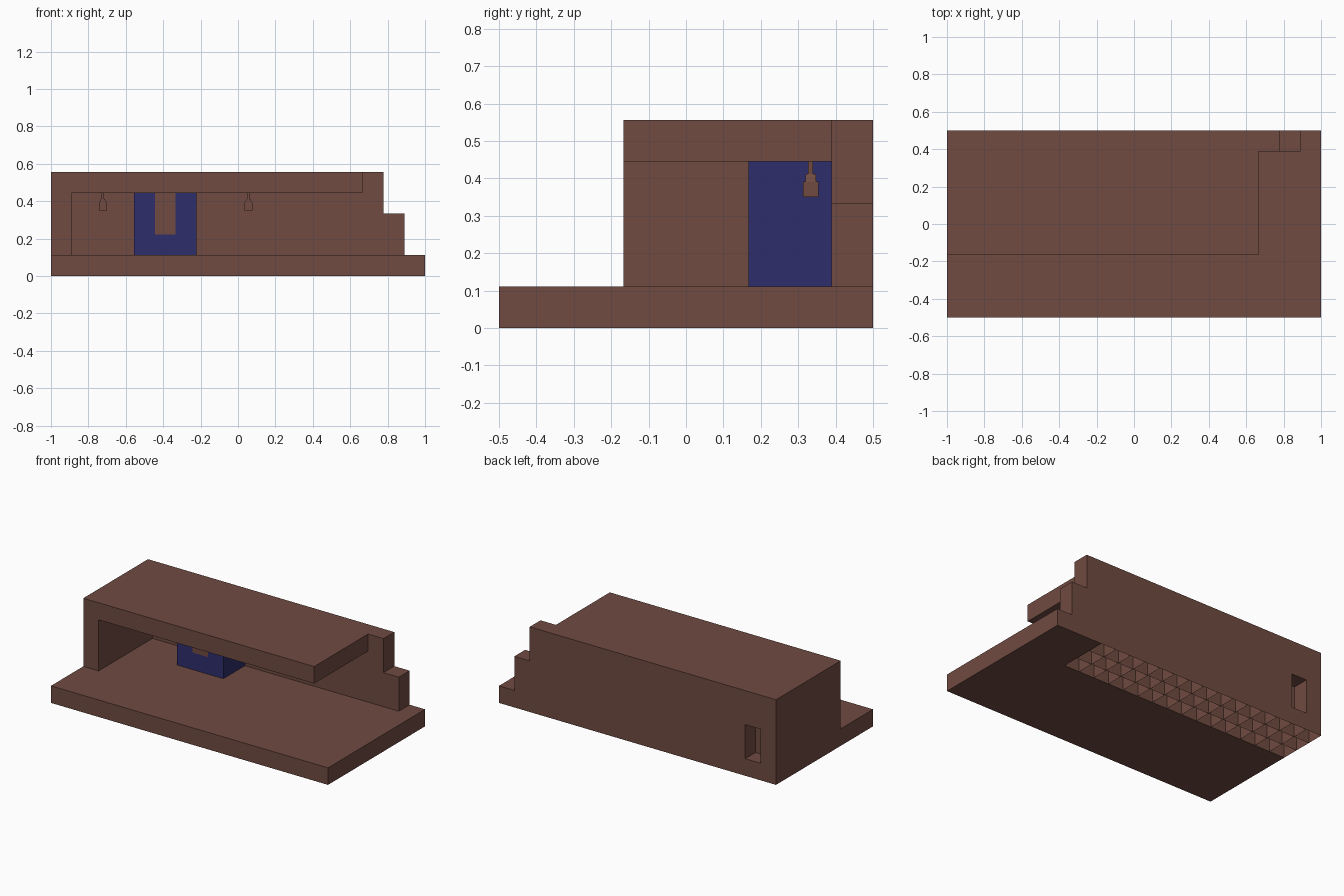
import bpy, bmesh

if "Cube" in bpy.data.objects:
    bpy.data.objects.remove(bpy.data.objects["Cube"])

U = 1 / 9  # one building block; all coordinates below are in blocks


def material(name, rgb):
    m = bpy.data.materials.new(name)
    m.diffuse_color = (*rgb, 1)
    m.use_nodes = True
    m.node_tree.nodes["Principled BSDF"].inputs["Base Color"].default_value = m.diffuse_color
    return m


BROWN = material("brown clay", (0.162, 0.070, 0.053))
BLUE = material("deep blue", (0.027, 0.027, 0.150))


def finish(name, bm, mat, recalc=True):
    bmesh.ops.scale(bm, vec=(U, U, U), verts=bm.verts)
    if recalc:
        bmesh.ops.recalc_face_normals(bm, faces=bm.faces)
    me = bpy.data.meshes.new(name)
    bm.to_mesh(me)
    bm.free()
    me.materials.append(mat)
    ob = bpy.data.objects.new(name, me)
    bpy.context.collection.objects.link(ob)
    return ob


def extrude(name, points, vec, mat):
    """Extrude a closed outline along a vector."""
    bm = bmesh.new()
    face = bm.faces.new([bm.verts.new(p) for p in points])
    out = bmesh.ops.extrude_face_region(bm, geom=[face], use_keep_orig=True)
    moved = [g for g in out["geom"] if isinstance(g, bmesh.types.BMVert)]
    bmesh.ops.translate(bm, vec=vec, verts=moved)
    return finish(name, bm, mat)


def profile(name, xz, y0, y1, mat):
    return extrude(name, [(x, y0, z) for x, z in xz], (0, y1 - y0, 0), mat)


def box(name, x0, x1, y0, y1, z0, z1, mat):
    return profile(name, [(x0, z0), (x1, z0), (x1, z1), (x0, z1)], y0, y1, mat)


# L-shaped solid part of the base
outline = [(-9, -4.5), (9, -4.5), (9, 4.5), (6, 4.5), (6, 1.5), (-9, 1.5)]
extrude("base_slab", [(x, y, 0) for x, y in outline], (0, 0, 1), BROWN)

# back strip of the base: floor over open-bottomed cells
bm = bmesh.new()


def quad(*pts):
    bm.faces.new([bm.verts.new(p) for p in pts])


quad((-9, 1.5, 1), (6, 1.5, 1), (6, 4.5, 1), (-9, 4.5, 1))
for i in range(15):          # cell dividers across, including the left end
    x = -9 + i
    quad((x, 1.5, 0), (x, 1.5, 1), (x, 4.5, 1), (x, 4.5, 0))
for j in range(1, 4):        # cell dividers along, including the back face
    y = 1.5 + j
    quad((-9, y, 0), (-9, y, 1), (6, y, 1), (6, y, 0))
finish("base_cells", bm, BROWN, recalc=False)

# stepped back wall with a doorway niche on its outer side
profile("back_wall", [(-9, 1), (-8, 1), (-8, 3), (-7, 3), (-7, 1), (8, 1),
                      (8, 3), (7, 3), (7, 5), (-9, 5)], 3.5, 4.5, BROWN)
box("niche_back", -8, -7, 3.5, 3.55, 1, 3, BROWN)

# side wall and overhanging roof
box("side_wall", -9, -8, -1.5, 3.5, 1, 4, BROWN)
box("roof", -9, 6, -1.5, 3.5, 4, 5, BROWN)

# blue U-shaped block with a brown infill
profile("blue_block", [(-5, 1), (-2, 1), (-2, 4), (-3, 4), (-3, 2), (-4, 2),
                       (-4, 4), (-5, 4)], 1.5, 3.5, BLUE)
box("block_infill", -4, -3, 1.5, 3.5, 2, 4, BROWN)

# hanging lamps: body, tapered cap and stem
for n, cx in enumerate((-6.5, 0.5), 1):
    box(f"lamp_body_{n}", cx - .19, cx + .19, 2.81, 3.19, 3.15, 3.53, BROWN)
    profile(f"lamp_cap_{n}", [(cx - .19, 3.53), (cx + .19, 3.53),
                              (cx + .09, 3.7), (cx - .09, 3.7)], 2.87, 3.13, BROWN)
    box(f"lamp_stem_{n}", cx - .06, cx + .06, 2.94, 3.06, 3.7, 4, BROWN)
